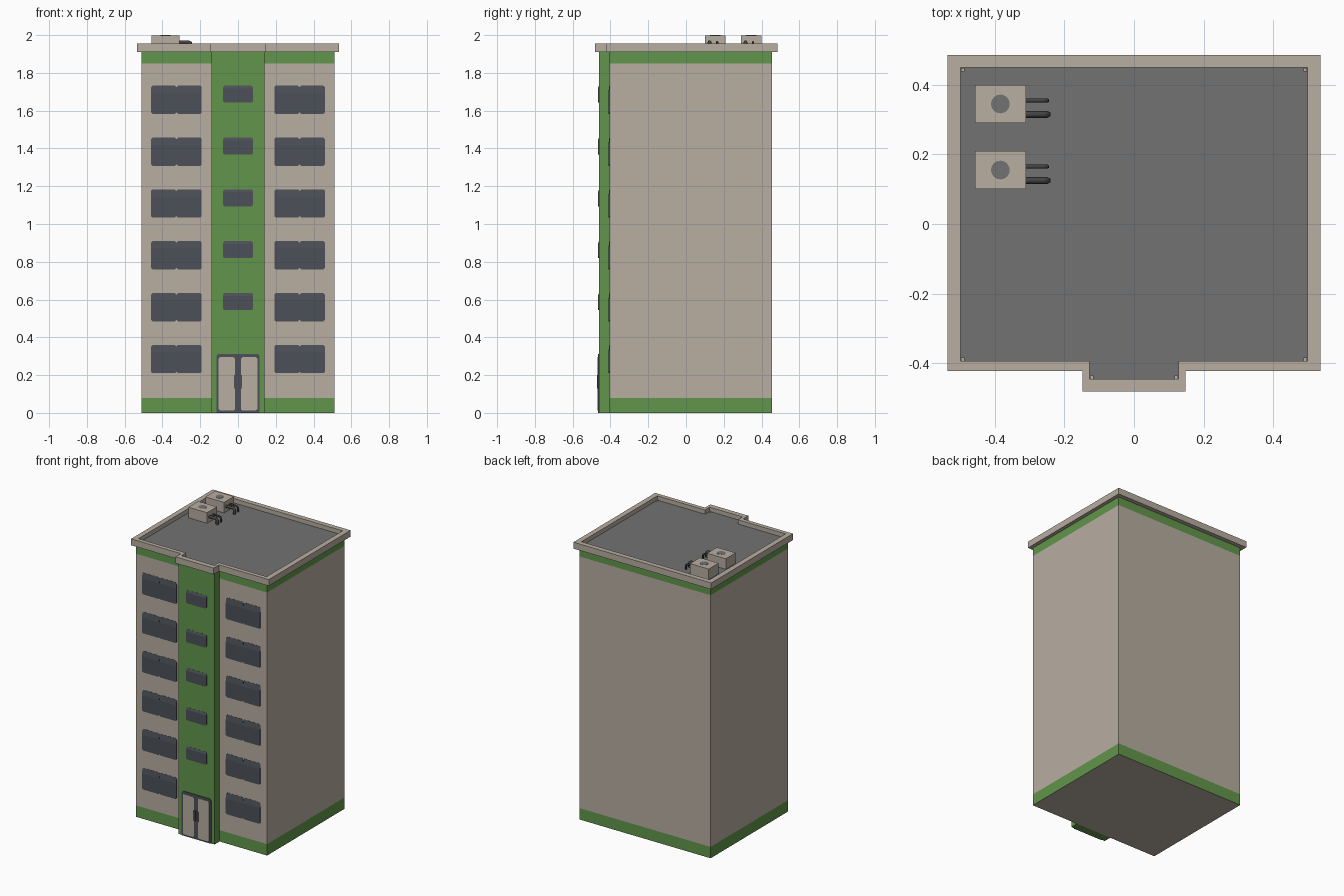
import bpy, bmesh, math

if "Cube" in bpy.data.objects:
    bpy.data.objects.remove(bpy.data.objects["Cube"])


def material(name, rgb):
    m = bpy.data.materials.new(name)
    m.diffuse_color = (*rgb, 1)
    m.use_nodes = True
    m.node_tree.nodes["Principled BSDF"].inputs["Base Color"].default_value = m.diffuse_color
    return m


BEIGE = material("beige plaster", (0.479, 0.423, 0.356))
GREEN = material("green paint", (0.122, 0.305, 0.069))
GLASS = material("dark glass", (0.072, 0.080, 0.095))
ROOF = material("roof grey", (0.170, 0.170, 0.170))
PIPE = material("pipe grey", (0.060, 0.060, 0.062))


def finish(name, bm, *mats):
    bmesh.ops.recalc_face_normals(bm, faces=bm.faces)
    me = bpy.data.meshes.new(name)
    bm.to_mesh(me)
    bm.free()
    for m in mats:
        me.materials.append(m)
    ob = bpy.data.objects.new(name, me)
    bpy.context.collection.objects.link(ob)
    return ob


def prism(name, pts, a, b, mat, axis='z'):
    """Outline extruded along z (points x,y) or along y (points x,z)."""
    bm = bmesh.new()

    def put(p, h):
        return bm.verts.new((p[0], p[1], h) if axis == 'z' else (p[0], h, p[1]))
    lo, hi = [put(p, a) for p in pts], [put(p, b) for p in pts]
    bm.faces.new(lo)
    bm.faces.new(hi)
    n = len(pts)
    for i in range(n):
        j = (i + 1) % n
        bm.faces.new((lo[i], lo[j], hi[j], hi[i]))
    return finish(name, bm, mat)


def box(name, x0, x1, y0, y1, z0, z1, mat):
    return prism(name, [(x0, y0), (x1, y0), (x1, y1), (x0, y1)], z0, z1, mat)


def rounded(x0, x1, z0, z1, c):
    return [(x0 + c, z0), (x1 - c, z0), (x1, z0 + c), (x1, z1 - c),
            (x1 - c, z1), (x0 + c, z1), (x0, z1 - c), (x0, z0 + c)]


def t_outline(hw, y0, y1, bw, by):
    return [(-hw, y0), (-bw, y0), (-bw, by), (bw, by),
            (bw, y0), (hw, y0), (hw, y1), (-hw, y1)]


WALL, TOWER = -0.405, -0.46

# main block, green bands chosen by height
body = box("main_block", -0.51, 0.51, WALL, 0.455, 0, 1.912, BEIGE)
bm = bmesh.new()
bm.from_mesh(body.data)
for z in (0.08, 1.85):
    bmesh.ops.bisect_plane(bm, geom=bm.verts[:] + bm.edges[:] + bm.faces[:],
                           plane_co=(0, 0, z), plane_no=(0, 0, 1))
body.data.materials.append(GREEN)
for f in bm.faces:
    z = f.calc_center_median().z
    f.material_index = int(0.001 < z < 0.08 or 1.85 < z < 1.911)
bm.to_mesh(body.data)
bm.free()

# stair tower
box("stair_tower", -0.14, 0.14, TOWER, WALL + 0.01, 0, 1.912, GREEN)

# parapet ring around the roof
outer = t_outline(0.536, -0.423, 0.485, 0.148, -0.482)
inner = t_outline(0.499, -0.394, 0.450, 0.128, -0.446)
bm = bmesh.new()
loops = [[bm.verts.new((x, y, z)) for x, y in o]
         for o, z in ((outer, 1.91), (outer, 1.955), (inner, 1.955), (inner, 1.91))]
for a in range(4):
    A, B = loops[a], loops[(a + 1) % 4]
    for i in range(8):
        j = (i + 1) % 8
        bm.faces.new((A[i], A[j], B[j], B[i]))
finish("parapet", bm, BEIGE)
prism("roof_deck", inner, 1.911, 1.925, ROOF)

# small corner blocks inside the parapet
for x, y in [(0.492, 0.443), (0.492, -0.388), (0.122, -0.440)]:
    for s in (-1, 1):
        box("corner_block", s * x - 0.005, s * x + 0.005, y - 0.005, y + 0.005,
            1.92, 1.93, BEIGE)


def window(name, x0, x1, z0, z1, y, slope):
    """Thin pane whose upper edge leans back to the wall."""
    ob = prism(name, rounded(x0, x1, z0, z1, 0.008), y - 0.006, y + 0.002, GLASS, 'y')
    b = bmesh.new()
    b.from_mesh(ob.data)
    bmesh.ops.bisect_plane(b, geom=b.verts[:] + b.edges[:] + b.faces[:],
                           plane_co=(0, 0, z1 - slope), plane_no=(0, 0, 1))
    for v in b.verts:
        if v.co.z > z1 - slope + 0.001 and v.co.y < y:
            v.co.y = y - 0.001
    b.to_mesh(ob.data)
    b.free()


# windows, six floors
for i in range(6):
    z = 0.21 + i * 0.2745
    for s in (-1, 1):
        for a, b in ((0.192, 0.3255), (0.3265, 0.46)):
            window("flat_window", min(s * a, s * b), max(s * a, s * b),
                   z, z + 0.15, WALL, 0.04)
    if i:
        window("stair_window", -0.08, 0.08, z + 0.06, z + 0.15, TOWER, 0.015)

# entrance door
prism("door_frame", rounded(-0.115, 0.115, 0, 0.312, 0.01)[2:6]
      and [(-0.115, 0), (0.115, 0), (0.115, 0.30), (0.105, 0.312),
           (-0.105, 0.312), (-0.115, 0.30)],
      TOWER - 0.005, TOWER + 0.002, GLASS, 'y')
for s in (-1, 1):
    a, b = sorted((s * 0.015, s * 0.102))
    prism("door_leaf", rounded(a, b, 0.012, 0.295, 0.008),
          TOWER - 0.008, TOWER - 0.003, BEIGE, 'y')
    a, b = sorted((s * 0.003, s * 0.020))
    box("door_handle", a, b, TOWER - 0.012, TOWER - 0.004, 0.13, 0.20, GLASS)


def pipe(y, z, r, x1):
    cu = bpy.data.curves.new("pipe", 'CURVE')
    cu.dimensions = '3D'
    cu.bevel_depth = r
    cu.bevel_resolution = 1
    cu.use_fill_caps = True
    sp = cu.splines.new('POLY')
    pts = [(-0.32, z), (x1 - 0.012, z), (x1 - 0.003, z - 0.004), (x1, z - 0.012), (x1, 1.922)]
    sp.points.add(len(pts) - 1)
    for p, (x, h) in zip(sp.points, pts):
        p.co = (x, y, h, 1)
    cu.materials.append(PIPE)
    bpy.context.collection.objects.link(bpy.data.objects.new("cooling_pipe", cu))


# rooftop cooling units with fan disc and pipes
for y in (0.155, 0.345):
    box("cooling_unit", -0.457, -0.311, y - 0.055, y + 0.055, 1.923, 1.999, BEIGE)
    disc = [(-0.384 + 0.027 * math.cos(k * math.pi / 8),
             y + 0.027 * math.sin(k * math.pi / 8)) for k in range(16)]
    prism("fan_disc", disc, 1.997, 2.0, ROOF)
    pipe(y - 0.030, 1.963, 0.010, -0.249)
    pipe(y + 0.010, 1.963, 0.006, -0.249)
